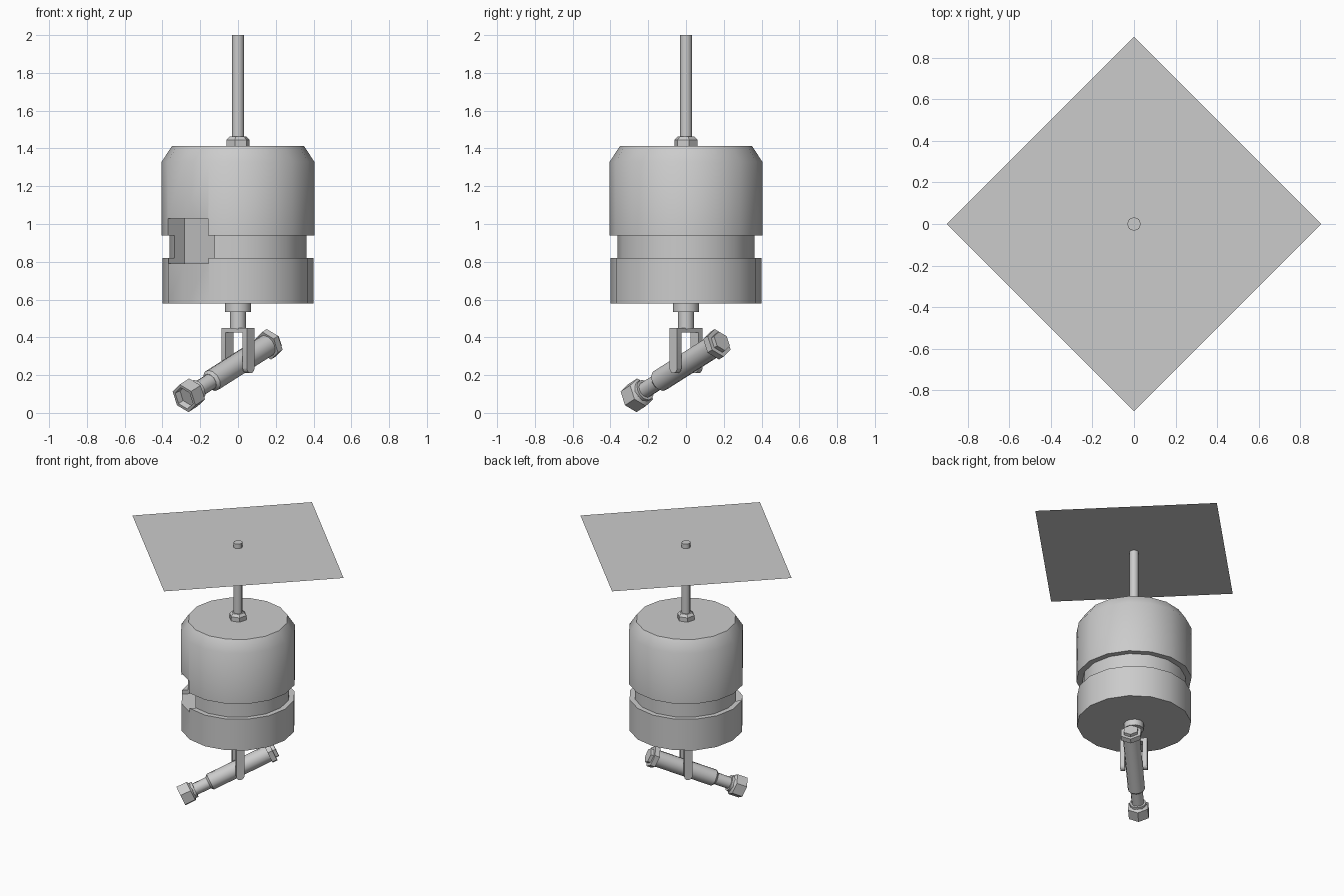
import bpy, bmesh, math
from mathutils import Matrix, Vector

if "Cube" in bpy.data.objects:
    bpy.data.objects.remove(bpy.data.objects["Cube"])

grey = bpy.data.materials.new("light_grey")
grey.diffuse_color = (0.6, 0.6, 0.6, 1)
grey.use_nodes = True
grey.node_tree.nodes["Principled BSDF"].inputs["Base Color"].default_value = (0.6, 0.6, 0.6, 1)


def finish(name, bm, matrix=Matrix(), angle=40):
    """Turn a bmesh into a shaded, coloured object."""
    bmesh.ops.transform(bm, matrix=matrix, verts=bm.verts)
    bmesh.ops.recalc_face_normals(bm, faces=bm.faces)
    mesh = bpy.data.meshes.new(name)
    bm.to_mesh(mesh)
    bm.free()
    mesh.materials.append(grey)
    ob = bpy.data.objects.new(name, mesh)
    bpy.context.collection.objects.link(ob)
    smooth(ob, angle)
    return ob


def smooth(ob, angle):
    bpy.ops.object.select_all(action='DESELECT')
    ob.select_set(True)
    bpy.context.view_layer.objects.active = ob
    bpy.ops.object.shade_smooth_by_angle(angle=math.radians(angle))


def lathe(name, profile, sides, matrix=Matrix(), angle=40):
    """Revolve (radius, height) points about z."""
    bm = bmesh.new()
    rings = []
    for r, z in profile:
        if r == 0:
            rings.append([bm.verts.new((0, 0, z))] * sides)
        else:
            rings.append([bm.verts.new((r * math.cos(i * math.tau / sides),
                                        r * math.sin(i * math.tau / sides), z))
                          for i in range(sides)])
    for low, high in zip(rings, rings[1:]):
        for i in range(sides):
            j = (i + 1) % sides
            bm.faces.new(list(dict.fromkeys((low[i], low[j], high[j], high[i]))))
    return finish(name, bm, matrix, angle)


def box(name, size, centre, turn):
    """Box placed in a frame turned about z."""
    bm = bmesh.new()
    bmesh.ops.create_cube(bm, size=1)
    bmesh.ops.scale(bm, vec=size, verts=bm.verts)
    return finish(name, bm, turn @ Matrix.Translation(centre))


# Main drum with a waist groove
body = lathe("body", [(0, .58), (.4, .58), (.4, .82), (.362, .82), (.362, .94),
                      (.404, .94), (.404, 1.33), (.35, 1.412), (0, 1.412)], 16)

# Rectangular notch cut diagonally into the front of the drum
diagonal = Matrix.Rotation(math.radians(45), 4, 'Z')
cutter = box("notch_cutter", (.35, .30, .24), (-.425, 0, .91), diagonal)
cutter.hide_render = True
cut = body.modifiers.new("notch", 'BOOLEAN')
cut.operation = 'DIFFERENCE'
cut.solver = 'EXACT'
cut.object = cutter
bpy.context.view_layer.objects.active = body
bpy.ops.object.modifier_apply(modifier=cut.name)
bpy.data.objects.remove(cutter)
smooth(body, 40)

# Rod, its nut and the thin square sheet near its tip
lathe("rod", [(0, 1.41), (.033, 1.41), (.033, 2), (0, 2)], 8, angle=50)
lathe("rod_nut", [(0, 1.41), (.063, 1.41), (.063, 1.445), (.045, 1.463), (0, 1.463)], 6,
      Matrix.Rotation(math.radians(15), 4, 'Z'))
bm = bmesh.new()
bmesh.ops.create_circle(bm, cap_ends=True, segments=4, radius=.9)
sheet = finish("square_sheet", bm, Matrix.Translation((0, 0, 1.965)))

# Stub below the drum
lathe("lower_stub", [(0, .585), (.07, .585), (.07, .535), (.043, .535),
                     (.043, .445), (0, .445)], 12)

# Yoke: top bar and two round-ended prongs
width, thick, reach = .058, .032, .095
box("yoke_bar", (width, 2 * reach, .025), (0, 0, .437), diagonal)
for side, label in ((-1, "front"), (1, "rear")):
    bm = bmesh.new()
    hw = width / 2
    outline = [(-hw, .43)]
    for i in range(7):
        a = math.pi + i * math.pi / 6
        outline.append((hw * math.cos(a), .21 + hw + hw * math.sin(a)))
    outline.append((hw, .43))
    start = side * reach
    face = bm.faces.new([bm.verts.new((x, start, z)) for x, z in outline])
    ext = bmesh.ops.extrude_face_region(bm, geom=[face])
    moved = [v for v in ext["geom"] if isinstance(v, bmesh.types.BMVert)]
    bmesh.ops.translate(bm, vec=(0, -side * thick, 0), verts=moved)
    finish(label + "_yoke_prong", bm, diagonal)

# Tilted tube through the yoke, with its own z axis along the tube
axis = Vector((.476, .476, .303)).normalized()
tilt = Matrix.Translation((0, 0, .259)) @ axis.to_track_quat('Z', 'Y').to_matrix().to_4x4()
lathe("tilted_tube", [(0, -.23), (.045, -.23), (.06, -.215), (.06, .25), (0, .25)], 12, tilt)
lathe("tube_neck", [(0, -.36), (.058, -.36), (.058, -.335), (.043, -.335),
                    (.043, -.22), (0, -.22)], 12, tilt)
hex_turn = tilt @ Matrix.Rotation(math.radians(30), 4, 'Z')
lathe("lower_hex_socket", [(0, -.41), (.056, -.41), (.062, -.443), (.08, -.443),
                           (.08, -.365), (.06, -.35), (0, -.35)], 6, hex_turn)
lathe("upper_hex_cap", [(0, .235), (.08, .235), (.08, .272), (.055, .272),
                        (.055, .295), (0, .295)], 6, hex_turn)
